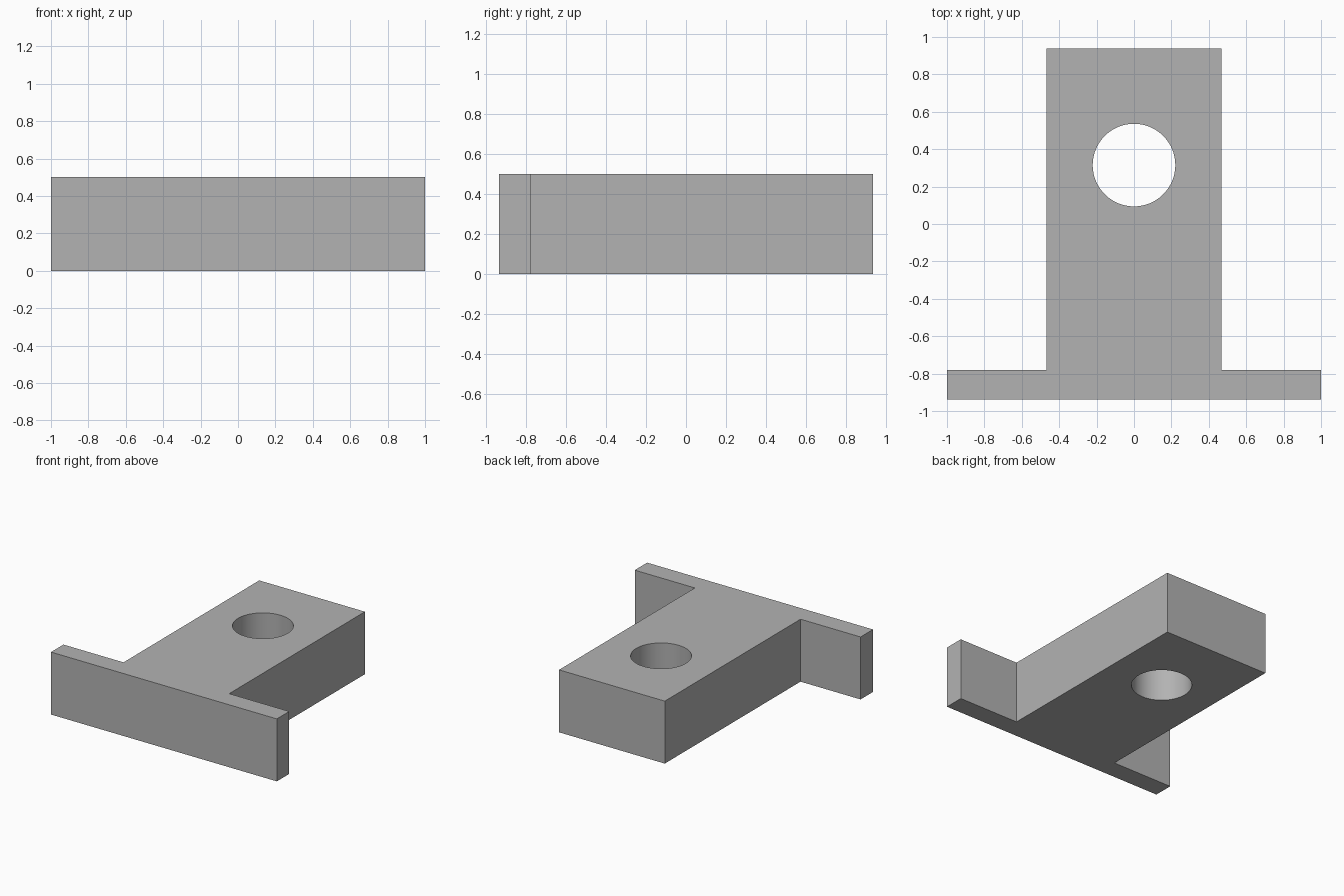
import bpy
import bmesh
import math
from mathutils import Vector

cube = bpy.data.objects.get("Cube")
if cube:
    bpy.data.objects.remove(cube, do_unlink=True)

HEIGHT = 0.5
FRONT, BACK = -0.937, 0.937
FLANGE_BACK = -0.78
STEM_HALF = 0.468
HOLE_Y, HOLE_RADIUS = 0.315, 0.221

grey = bpy.data.materials.new("plain grey")
grey.use_nodes = True
colour = (0.45, 0.45, 0.45, 1)
grey.diffuse_color = colour
grey.node_tree.nodes["Principled BSDF"].inputs["Base Color"].default_value = colour

# T-shaped block: mirrored half outline, extruded upwards
half = [(1, FRONT), (1, FLANGE_BACK), (STEM_HALF, FLANGE_BACK), (STEM_HALF, BACK)]
outline = half + [(-x, y) for x, y in reversed(half)]
bm = bmesh.new()
base = bm.faces.new([bm.verts.new((x, y, 0)) for x, y in outline])
top = bmesh.ops.extrude_face_region(bm, geom=[base])
top_verts = [g for g in top["geom"] if isinstance(g, bmesh.types.BMVert)]
bmesh.ops.translate(bm, verts=top_verts, vec=Vector((0, 0, HEIGHT)))
bmesh.ops.recalc_face_normals(bm, faces=bm.faces)
mesh = bpy.data.meshes.new("t_block")
bm.to_mesh(mesh)
bm.free()
block = bpy.data.objects.new("t_block", mesh)
bpy.context.collection.objects.link(block)
mesh.materials.append(grey)

# Round through hole in the stem
bpy.ops.mesh.primitive_cylinder_add(vertices=64, radius=HOLE_RADIUS, depth=HEIGHT * 2,
                                    location=(0, HOLE_Y, HEIGHT / 2))
cutter = bpy.context.object
cutter.name = "hole_cutter"
cutter.hide_render = True
cutter.data.materials.append(grey)
cut = block.modifiers.new("hole", "BOOLEAN")
cut.operation = "DIFFERENCE"
cut.solver = "EXACT"
cut.object = cutter

bpy.ops.object.select_all(action="DESELECT")
block.select_set(True)
bpy.context.view_layer.objects.active = block
bpy.ops.object.modifier_apply(modifier=cut.name)
bpy.data.objects.remove(cutter, do_unlink=True)

# Smooth hole wall, sharp edges elsewhere
bpy.ops.object.shade_smooth_by_angle(angle=math.radians(30))
